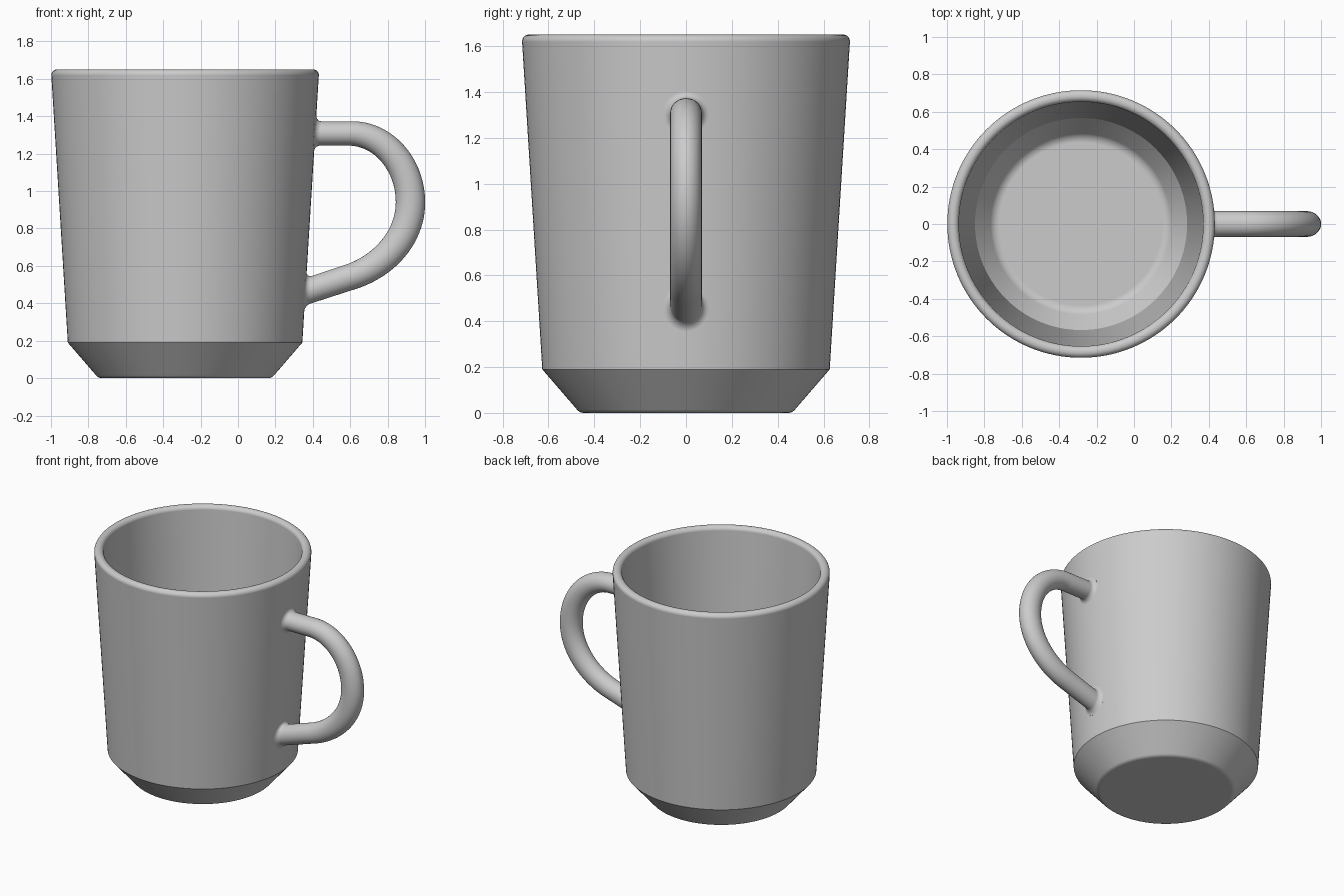
import bpy, bmesh
from math import sin, cos, tan, pi, radians, sqrt
from mathutils import Vector
from mathutils.geometry import interpolate_bezier

if "Cube" in bpy.data.objects:
    bpy.data.objects.remove(bpy.data.objects["Cube"])

AXIS_X = -0.283                      # centre line of the cup
FOOT_Z, FOOT_R = 0.19, 0.627         # top of the bevelled foot
TOP_Z, TOP_R = 1.65, 0.717           # rim

ceramic = bpy.data.materials.new("grey ceramic")
ceramic.use_nodes = True
grey = (0.6, 0.6, 0.6, 1)
ceramic.diffuse_color = grey
ceramic.node_tree.nodes["Principled BSDF"].inputs["Base Color"].default_value = grey


def finish(bm, name):
    """Turn a bmesh into a smooth-shaded object."""
    bmesh.ops.recalc_face_normals(bm, faces=bm.faces)
    mesh = bpy.data.meshes.new(name)
    bm.to_mesh(mesh)
    bm.free()
    mesh.materials.append(ceramic)
    obj = bpy.data.objects.new(name, mesh)
    bpy.context.collection.objects.link(obj)
    bpy.ops.object.select_all(action='DESELECT')
    obj.select_set(True)
    bpy.context.view_layer.objects.active = obj
    bpy.ops.object.shade_smooth_by_angle(angle=radians(30))
    weighted = obj.modifiers.new("even shading", 'WEIGHTED_NORMAL')
    weighted.keep_sharp = True
    return obj


def round_corners(corners, steps=8):
    """Profile points from (radius, height, fillet) corners."""
    points = []
    for i, (r, z, fillet) in enumerate(corners):
        p = Vector((r, z))
        if not fillet:
            points.append(p)
            continue
        a = (Vector(corners[i - 1][:2]) - p).normalized()
        b = (Vector(corners[i + 1][:2]) - p).normalized()
        half = a.angle(b) / 2
        centre = p + (a + b).normalized() * fillet / sin(half)
        start = p + a * fillet / tan(half) - centre
        end = p + b * fillet / tan(half) - centre
        for k in range(steps + 1):
            points.append(centre + start.lerp(end, k / steps).normalized() * fillet)
    return points


# Cup: one lathed profile, outside then inside
profile = round_corners([
    (0, 0, 0), (0.463, 0, 0.04), (FOOT_R, FOOT_Z, 0),
    (TOP_R, TOP_Z, 0.029), (0.655, TOP_Z, 0.029),
    (0.567, 0.2, 0), (0.465, 0.07, 0.06), (0, 0.07, 0)])
bm = bmesh.new()
verts = [bm.verts.new((p.x, 0, p.y)) for p in profile]
edges = [bm.edges.new(pair) for pair in zip(verts, verts[1:])]
bmesh.ops.spin(bm, geom=verts + edges, axis=(0, 0, 1), cent=(0, 0, 0),
               angle=2 * pi, steps=128)
bmesh.ops.remove_doubles(bm, verts=bm.verts, dist=0.0001)
cup = finish(bm, "cup_body")
cup.location.x = AXIS_X


# Handle: oval section swept along a path, flared where it meets the cup
SIDES = 32
HALF_WIDTH = 0.069
FLARE = 0.03
ANGLES = [2 * pi * k / SIDES for k in range(SIDES)]


def wall_x(y, z):
    radius = FOOT_R + (TOP_R - FOOT_R) * (z - FOOT_Z) / (TOP_Z - FOOT_Z)
    return AXIS_X + sqrt(radius ** 2 - y ** 2)


def joint_ring(height, slope, half_depth, gap, up):
    """Ring at a set gap from the cup wall, with a fillet flare."""
    grow = FLARE - sqrt(FLARE ** 2 - (FLARE - max(gap, 0)) ** 2)
    depth = half_depth * sqrt(1 + slope ** 2) + grow
    ring = []
    for a in ANGLES:
        y = (HALF_WIDTH + grow) * cos(a)
        z = height + slope * gap + up * depth * sin(a)
        ring.append(Vector((wall_x(y, z) + gap, y, z)))
    return ring


def path_ring(centre, tangent, half_depth):
    outward = Vector((-tangent.z, 0, tangent.x))
    return [centre + Vector((0, HALF_WIDTH * cos(a), 0)) + outward * half_depth * sin(a)
            for a in ANGLES]


gaps = [-0.01] + [FLARE * (1 - cos(k * pi / 16)) for k in range(9)]
top, outer, low = Vector((0.6, 0, 1.308)), Vector((0.922, 0, 0.94)), Vector((0.607, 0, 0.543))
path = interpolate_bezier(top, Vector((0.777, 0, 1.308)), Vector((0.922, 0, 1.143)), outer, 24)
path += interpolate_bezier(outer, Vector((0.922, 0, 0.76)), Vector((0.79, 0, 0.605)), low, 24)[1:]

rings = [joint_ring(1.308, 0, 0.065, g, 1) for g in gaps]
last = len(path) - 1
for i, p in enumerate(path):
    tangent = (path[min(i + 1, last)] - path[max(i - 1, 0)]).normalized()
    t = i / last
    rings.append(path_ring(p, tangent, 0.065 + 0.005 * t + 0.011 * sin(pi * t)))
rings += [joint_ring(0.462, 0.35, 0.07, g, -1) for g in reversed(gaps)]

bm = bmesh.new()
loops = [[bm.verts.new(v) for v in ring] for ring in rings]
for one, two in zip(loops, loops[1:]):
    for j in range(SIDES):
        n = (j + 1) % SIDES
        bm.faces.new((one[j], one[n], two[n], two[j]))
finish(bm, "handle")
